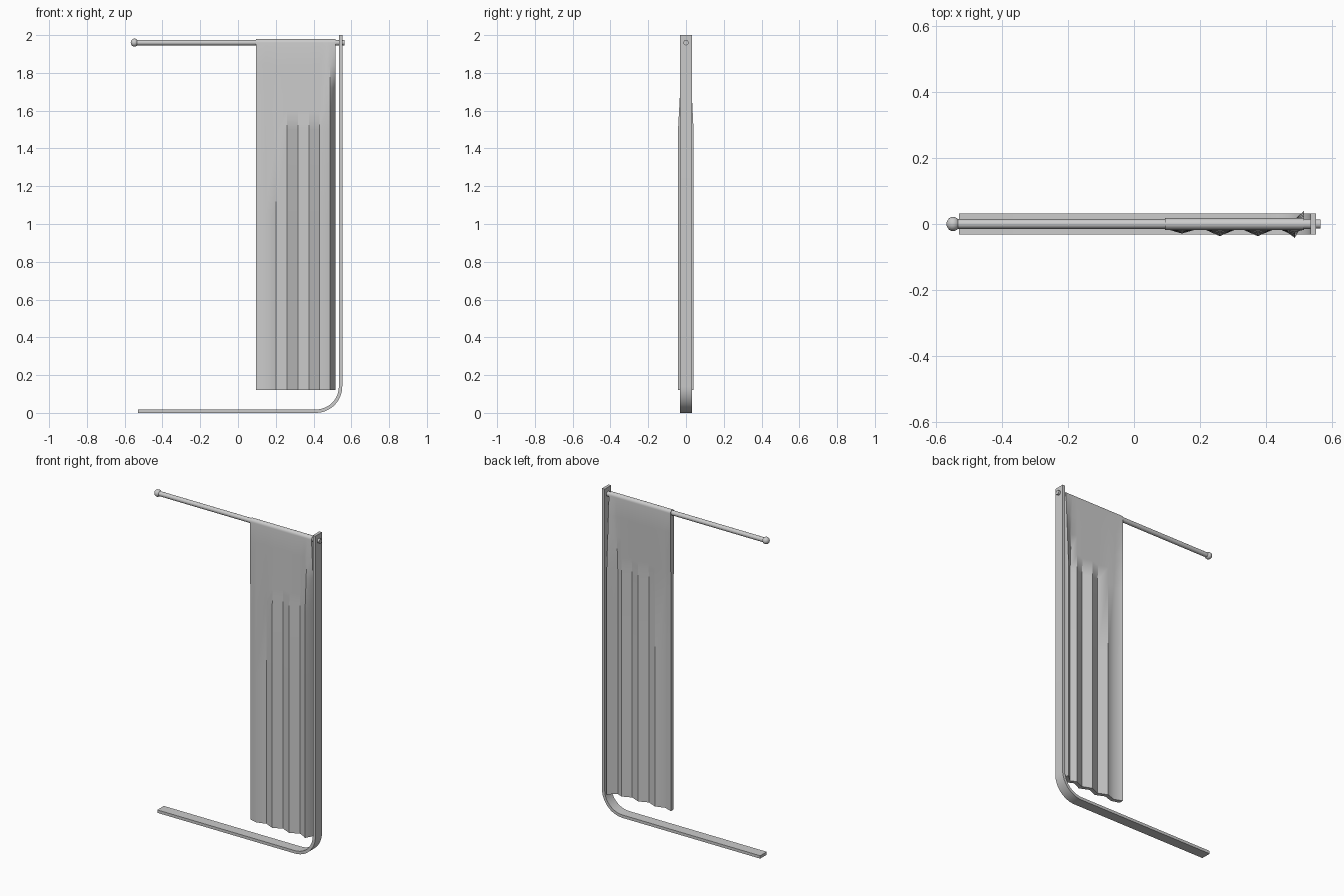
import bpy, bmesh, math

if "Cube" in bpy.data.objects:
    bpy.data.objects.remove(bpy.data.objects["Cube"])


def make_object(name, verts, faces, angle=30):
    me = bpy.data.meshes.new(name)
    me.from_pydata(verts, [], faces)
    bm = bmesh.new()
    bm.from_mesh(me)
    bmesh.ops.recalc_face_normals(bm, faces=bm.faces)
    bm.to_mesh(me)
    bm.free()
    ob = bpy.data.objects.new(name, me)
    bpy.context.collection.objects.link(ob)
    bpy.ops.object.select_all(action='DESELECT')
    bpy.context.view_layer.objects.active = ob
    ob.select_set(True)
    bpy.ops.object.shade_smooth_by_angle(angle=math.radians(angle))
    return ob


def loft(name, rings, angle=30):
    """Skin a list of equal closed rings and cap both ends."""
    n = len(rings[0])
    verts = [p for r in rings for p in r]
    faces = [(i * n + j, i * n + (j + 1) % n, (i + 1) * n + (j + 1) % n, (i + 1) * n + j)
             for i in range(len(rings) - 1) for j in range(n)]
    faces += [tuple(range(n)), tuple(range(len(verts) - n, len(verts)))]
    return make_object(name, verts, faces, angle)


def lathe_x(name, profile, z, sides=20):
    """Turned part along x from (x, radius) pairs."""
    ring = [2 * math.pi * k / sides for k in range(sides)]
    return loft(name, [[(x, r * math.cos(a), z + r * math.sin(a)) for a in ring]
                       for x, r in profile])


# bent flat bar: floor leg, rounded corner, upright
W, T, R = 0.032, 0.018, 0.14
X = 0.552
path = [(-0.53, 0, 0, 1)]
for k in range(13):
    a = math.pi / 2 * k / 12
    path.append((X - R + R * math.sin(a), R - R * math.cos(a), -math.sin(a), math.cos(a)))
path.append((X, 2.0, -1, 0))
loft("bent_frame", [[(x, -W, z), (x, W, z), (x + nx * T, W, z + nz * T), (x + nx * T, -W, z + nz * T)]
                    for x, z, nx, nz in path])

# rail with its fixing and end knob
ZR = 1.96
lathe_x("rail", [(-0.535, 0.0145), (0.54, 0.0145)], ZR)
lathe_x("rail_collar", [(0.514, 0.015), (0.534, 0.015)], ZR)
lathe_x("rail_bolt", [(0.53, 0.014), (0.565, 0.014)], ZR)
knob = [(-0.548 - 0.020 * math.cos(math.pi * k / 10), max(0.0215 * math.sin(math.pi * k / 10), 0.001))
        for k in range(11)]
lathe_x("rail_knob", knob, ZR)

# towel: doubled over the rail, folds deepen downwards (x, front y, back y)
folds = [(0.094, -0.014, 0.014), (0.145, -0.029, -0.004), (0.202, -0.011, 0.014),
         (0.260, -0.037, -0.010), (0.317, -0.011, 0.014), (0.375, -0.037, -0.010),
         (0.432, -0.011, 0.014), (0.468, -0.028, -0.002), (0.487, -0.042, 0.014),
         (0.515, 0.012, 0.040)]
H = 0.0175
levels = [0.12, 0.6, 1.05, 1.5, 1.6, 1.72, 1.84, ZR]
rings = []
for x, front, back in folds:
    def side(z, top, low):
        t = min(1, (ZR - z) / (ZR - 1.5))
        return top + (low - top) * t
    ring = [(x, side(z, -H, front), z) for z in levels]
    ring += [(x, -H * math.cos(math.pi * k / 10), ZR + 0.019 * math.sin(math.pi * k / 10))
             for k in range(1, 10)]
    ring += [(x, side(z, H, back), z) for z in reversed(levels)]
    rings.append(ring)
loft("hanging_towel", rings, 40)
